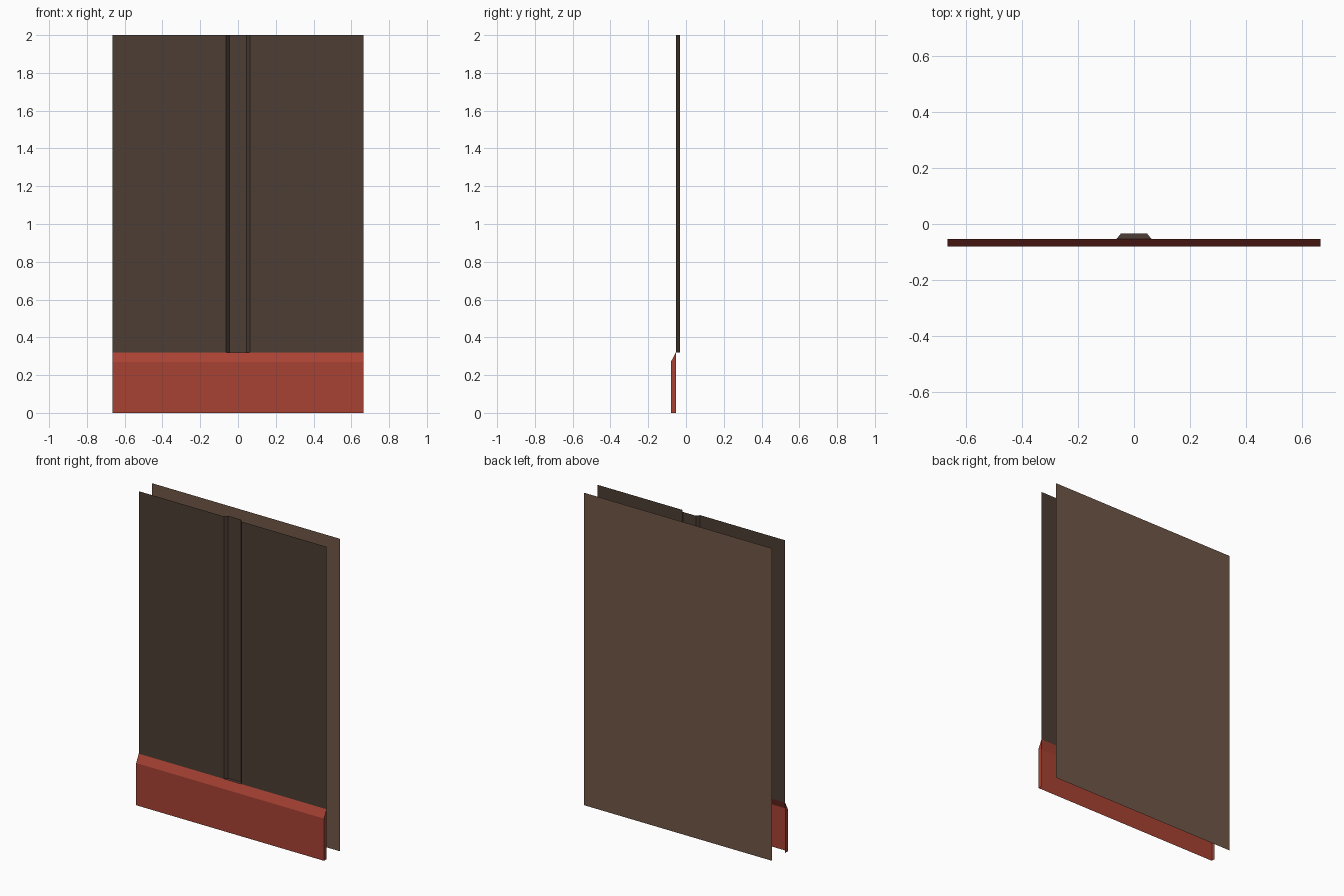
import bpy, bmesh

if "Cube" in bpy.data.objects:
    bpy.data.objects.remove(bpy.data.objects["Cube"])


def material(name, srgb):
    m = bpy.data.materials.new(name)
    lin = [(c / 255 / 12.92) if c / 255 <= 0.04045 else ((c / 255 + 0.055) / 1.055) ** 2.4 for c in srgb]
    m.diffuse_color = (*lin, 1)
    m.use_nodes = True
    m.node_tree.nodes["Principled BSDF"].inputs["Base Color"].default_value = m.diffuse_color
    return m


def make(name, faces, mat):
    """Build an open flat-shaded sheet object from faces given as point lists."""
    bm = bmesh.new()
    for pts in faces:
        bm.faces.new([bm.verts.new(p) for p in pts])
    bmesh.ops.remove_doubles(bm, verts=bm.verts, dist=1e-5)
    me = bpy.data.meshes.new(name)
    bm.to_mesh(me)
    bm.free()
    me.materials.append(mat)
    ob = bpy.data.objects.new(name, me)
    bpy.context.collection.objects.link(ob)
    return ob


W, H = 0.665, 2.0                      # half width, height
FRONT, WALL, GROOVE, BACK = -0.08, -0.054, -0.033, 0.08
LEDGE, BEVEL = 0.32, 0.27

dark = material("dark brown", (76, 61, 52))
brown = material("warm brown", (112, 86, 71))
red = material("brick red", (168, 66, 51))

# front panel with a recessed central groove, closed at its foot
prof = [(-W, WALL), (-0.063, WALL), (-0.046, GROOVE), (0.046, GROOVE), (0.063, WALL), (W, WALL)]
faces = [[(*a, LEDGE), (*b, LEDGE), (*b, H), (*a, H)] for a, b in zip(prof, prof[1:])]
faces.append([(*p, LEDGE) for p in prof[4:0:-1]][::-1][::-1])
make("front_panel", faces, dark)

# skirting board: bevelled front shell with end caps, open at the back
sec = [(FRONT, 0), (FRONT, BEVEL), (WALL, LEDGE)]
faces = [[(-W, *a), (W, *a), (W, *b), (-W, *b)] for a, b in zip(sec, sec[1:])]
end = sec + [(WALL, 0)]
faces.append([(-W, *p) for p in end])
faces.append([(W, *p) for p in reversed(end)])
make("skirting_board", faces, red)

# plain back sheet
make("back_panel", [[(W, BACK, 0), (-W, BACK, 0), (-W, BACK, H), (W, BACK, H)]], brown)
